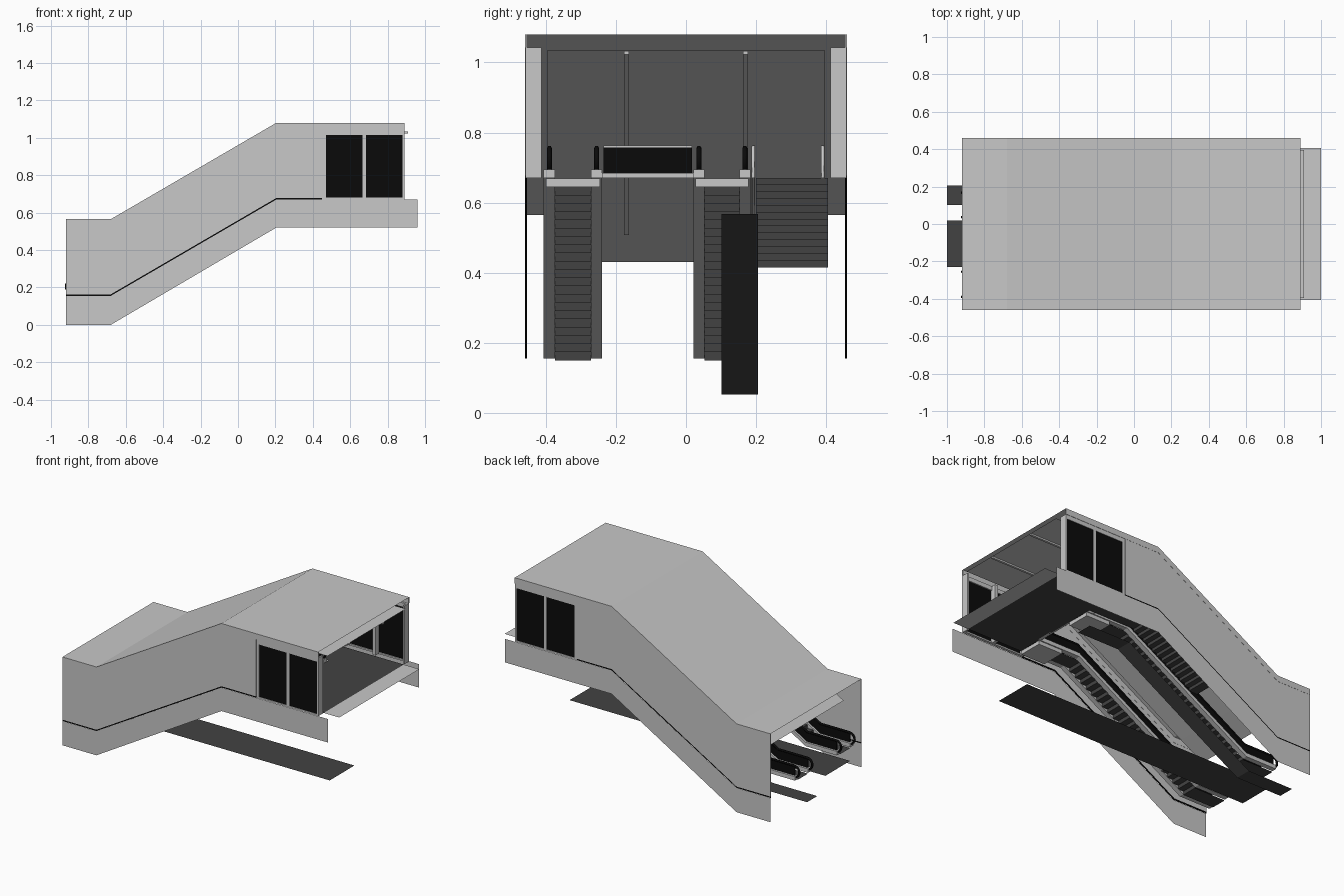
import bpy, math

if "Cube" in bpy.data.objects:
    bpy.data.objects.remove(bpy.data.objects["Cube"])

def material(name, v):
    m = bpy.data.materials.new(name)
    m.diffuse_color = (v, v, v, 1)
    m.use_nodes = True
    m.node_tree.nodes["Principled BSDF"].inputs["Base Color"].default_value = m.diffuse_color
    return m

LIGHT = material("light grey panel", 0.58)
DARK = material("dark grey floor", 0.055)
BLACK = material("black glass", 0.003)

def make(name, verts, faces, mat):
    me = bpy.data.meshes.new(name)
    me.from_pydata(verts, [], faces)
    me.materials.append(mat)
    ob = bpy.data.objects.new(name, me)
    bpy.context.collection.objects.link(ob)
    return ob

def sheet(name, path, y0, y1, mat):
    """Thin ribbon following an (x, z) path."""
    n = len(path)
    v = [(x, y, z) for y in (y0, y1) for x, z in path]
    return make(name, v, [(i, i + 1, n + i + 1, n + i) for i in range(n - 1)], mat)

def plate(name, low, high, y0, y1, mat):
    """Solid strip between two (x, z) paths with equal point counts."""
    n = len(low)
    v = [(x, y, z) for y in (y0, y1) for p in (low, high) for x, z in p]
    L, H, l, h = 0, n, 2 * n, 3 * n
    f = []
    for i in range(n - 1):
        j = i + 1
        f += [(L + i, L + j, H + j, H + i), (l + i, h + i, h + j, l + j),
              (L + i, l + i, l + j, L + j), (H + i, H + j, h + j, h + i)]
    e = n - 1
    f += [(L, H, h, l), (L + e, l + e, h + e, H + e)]
    return make(name, v, f, mat)

def box(name, x0, x1, y0, y1, z0, z1, mat):
    return plate(name, [(x0, z0), (x1, z0)], [(x0, z1), (x1, z1)], y0, y1, mat)

def tube(name, pts, r, mat, cyclic=False):
    cu = bpy.data.curves.new(name, 'CURVE')
    cu.dimensions = '3D'
    cu.bevel_depth = r
    cu.bevel_resolution = 1
    cu.use_fill_caps = True
    s = cu.splines.new('POLY')
    s.points.add(len(pts) - 1)
    for p, co in zip(s.points, pts):
        p.co = (*co, 1)
    s.use_cyclic_u = cyclic
    cu.materials.append(mat)
    ob = bpy.data.objects.new(name, cu)
    bpy.context.collection.objects.link(ob)

def slope(z, x0=-0.92, x1=0.45, rise=0.515):
    """The flat - incline - flat line every part follows."""
    return [(x0, z), (-0.68, z), (0.205, z + rise), (x1, z + rise)]

# roof shell and ceiling
sheet("roof", slope(0.565, x1=0.89), -0.46, 0.46, LIGHT)
sheet("ceiling", [(-0.84, 0.43)] + slope(0.52, x1=0.91)[1:], -0.395, 0.395, LIGHT)
for y in (-0.17, 0.17):
    plate("ceiling_rail", slope(0.508, x0=-0.7, x1=0.91), slope(0.518, x0=-0.7, x1=0.91),
          y - 0.007, y + 0.007, LIGHT)

# side walls, skirts and windows
for s in (-1, 1):
    def ys(a, b):
        return sorted((s * a, s * b))
    sheet_low, sheet_high = slope(0, x1=0.96, rise=0.52), slope(0.155, x1=0.96)
    v = [(x, s * 0.46, z) for p in (sheet_low, sheet_high) for x, z in p]
    make("skirt_panel", v, [(i, i + 1, 5 + i, 4 + i) for i in range(3)], LIGHT)
    plate("fascia", slope(0.527, x1=0.89), slope(0.565, x1=0.89), *ys(0.453, 0.46), LIGHT)
    plate("upper_wall", slope(0.163), slope(0.527), *ys(0.454, 0.459), LIGHT)
    plate("wall_joint", slope(0.155), slope(0.163), *ys(0.454, 0.459), BLACK)
    for x0, x1 in ((0.45, 0.47), (0.665, 0.685), (0.88, 0.89)):
        box("window_post", x0, x1, *ys(0.412, 0.458), 0.67, 1.042, LIGHT)
    for z0, z1 in ((0.67, 0.68), (1.015, 1.042)):
        box("window_rail", 0.45, 0.89, *ys(0.44, 0.458), z0, z1, LIGHT)
    for x0, x1 in ((0.47, 0.665), (0.685, 0.88)):
        box("window_glass", x0, x1, *ys(0.448, 0.455), 0.68, 1.015, BLACK)

# upper floor, entrance apron and lower ground strip
sheet("upper_floor", [(0.5, 0.67), (0.89, 0.67)], -0.405, 0.405, DARK)
sheet("entrance_apron", [(0.89, 0.67), (1.0, 0.67)], -0.405, 0.405, LIGHT)
sheet("ground_strip", [(-1, 0.15), (0.81, 0.15)], -0.23, 0.02, DARK)
sheet("sloped_soffit", slope(0.052, x0=-1, x1=0.5), 0.102, 0.205, DARK)

# stepped ribbon for moving and fixed stairs
def steps(x0, z0, x1, z1, n):
    dx, dz = (x1 - x0) / n, (z1 - z0) / n
    pts = []
    for i in range(n):
        pts += [(x0 + i * dx, z0 + i * dz), (x0 + i * dx, z0 + (i + 1) * dz)]
    # treads rise, then run
    return pts + [(x1, z1)]

# closed outline of a handrail with round ends
def rail_loop(z, r, x0, x1):
    low, high = slope(z - r, x0 + r, x1 - r), slope(z + r, x0 + r, x1 - r)
    arc = [math.radians(a) for a in range(-67, 68, 22)]
    right = [(x1 - r + r * math.cos(a), z + 0.515 + r * math.sin(a)) for a in arc]
    left = [(x0 + r - r * math.cos(a), z - r * math.sin(a)) for a in arc]
    return low + right + high[::-1] + left

# two escalators
for ya, yb in ((-0.39, -0.255), (0.037, 0.168)):
    for y in (ya, yb):
        plate("escalator_base", slope(0.155, x0=-0.9, x1=0.5), slope(0.18, x0=-0.9, x1=0.5),
              y - 0.016, y + 0.016, LIGHT)
        loop = rail_loop(0.205, 0.036, -0.92, 0.5)
        tube("escalator_handrail", [(x, y, z) for x, z in loop], 0.007, BLACK, True)
        plate("escalator_balustrade", slope(0.17, x0=-0.89, x1=0.47),
              slope(0.241, x0=-0.89, x1=0.47), y - 0.003, y + 0.003, BLACK)
    sheet("escalator_steps", [(-0.9, 0.15)] + steps(-0.68, 0.15, 0.205, 0.668, 22) + [(0.35, 0.668)],
          ya + 0.016, yb - 0.016, DARK)
    box("escalator_head", 0.33, 0.5, ya - 0.01, yb + 0.01, 0.645, 0.669, LIGHT)

# fixed stair with landing and handrails
sheet("stair_flight", [(-0.3, 0.415)] + steps(-0.24, 0.415, 0.205, 0.67, 13) + [(0.5, 0.67)],
      0.2, 0.405, DARK)
for y in (0.192, 0.39):
    tube("stair_handrail", [(-0.3, y, 0.49), (-0.22, y, 0.51), (0.205, y, 0.76), (0.46, y, 0.76),
                            (0.46, y, 0.67)], 0.005, LIGHT)

# guard between the escalators
box("guard_glass", 0.496, 0.504, -0.235, 0.017, 0.685, 0.76, BLACK)
box("guard_kerb", 0.49, 0.51, -0.239, 0.021, 0.67, 0.685, LIGHT)
box("guard_cap", 0.494, 0.506, -0.235, 0.017, 0.757, 0.763, LIGHT)
